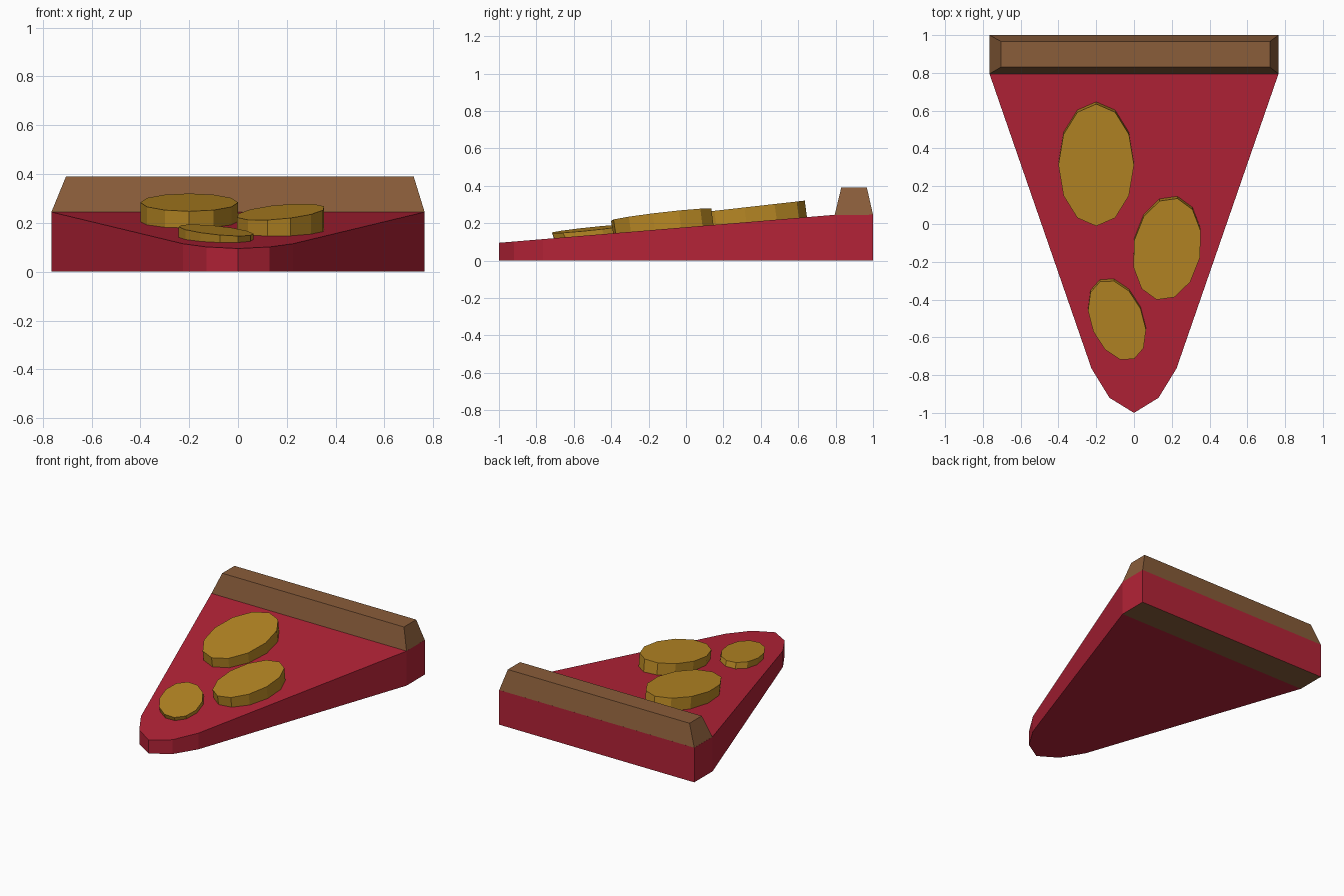
import bpy, bmesh, math

if "Cube" in bpy.data.objects:
    bpy.data.objects.remove(bpy.data.objects["Cube"])


def material(name, color):
    m = bpy.data.materials.new(name)
    m.diffuse_color = (*color, 1)
    m.use_nodes = True
    m.node_tree.nodes["Principled BSDF"].inputs["Base Color"].default_value = m.diffuse_color
    return m


RED = material("sauce red", (0.456, 0.0165, 0.038))
BROWN = material("crust brown", (0.251, 0.109, 0.042))
GOLD = material("topping gold", (0.479, 0.246, 0.0176))


def surface_z(y):
    """Height of the slice's wedge-shaped upper surface."""
    return 0.095 + 0.15 * (min(y, 0.8) + 1) / 1.8


def loft(lower, upper):
    """Closed solid between two rings with equal point counts."""
    bm = bmesh.new()
    a = [bm.verts.new(p) for p in lower]
    b = [bm.verts.new(p) for p in upper]
    n = len(a)
    bm.faces.new(a[::-1])
    bm.faces.new(b)
    for i in range(n):
        j = (i + 1) % n
        bm.faces.new((a[i], a[j], b[j], b[i]))
    return bm, a, b


def finish(name, bm, mats):
    bmesh.ops.recalc_face_normals(bm, faces=bm.faces)
    bm.normal_update()
    mesh = bpy.data.meshes.new(name)
    bm.to_mesh(mesh)
    bm.free()
    for m in mats:
        mesh.materials.append(m)
    ob = bpy.data.objects.new(name, mesh)
    bpy.context.collection.objects.link(ob)
    return ob


# Slice body: mirrored outline with a blunt tip and a rising top
half = [(0.13, -0.92), (0.225, -0.765), (0.765, 0.795), (0.765, 1.0)]
outline = [(0, -1)] + half + [(-x, y) for x, y in reversed(half)]
bm, low, high = loft([(x, y, 0) for x, y in outline],
                     [(x, y, surface_z(y)) for x, y in outline])
for ring in (low, high):
    bmesh.ops.connect_verts(bm, verts=[v for v in ring if abs(v.co.y - 0.795) < 1e-4])
bmesh.ops.recalc_face_normals(bm, faces=bm.faces)
bm.normal_update()
for f in bm.faces:      # browned strip under the crust
    if f.normal.z < -0.5 and f.calc_center_median().y > 0.8:
        f.material_index = 1
finish("slice_body", bm, [RED, BROWN])


# Crust: tapered bar on the wide end
def rectangle(x0, x1, y0, y1, z):
    return [(x0, y0, z), (x1, y0, z), (x1, y1, z), (x0, y1, z)]


bm, _, _ = loft(rectangle(-0.765, 0.765, 0.795, 1.0, 0.244),
                rectangle(-0.705, 0.72, 0.83, 0.967, 0.39))
finish("crust", bm, [BROWN])


# Toppings: twelve-sided oval discs, each with its own tilt
def topping(name, center, axis_u, axis_v, top_z, slope_x, slope_y):
    upper, lower = [], []
    for i in range(12):
        t = -math.tau * i / 12
        dx = math.cos(t) * axis_u[0] + math.sin(t) * axis_v[0]
        dy = math.cos(t) * axis_u[1] + math.sin(t) * axis_v[1]
        x, y = center[0] + dx, center[1] + dy
        upper.append((x, y, top_z + slope_x * dx + slope_y * dy))
        lower.append((x, y + 0.012, surface_z(y + 0.012) - 0.003))
    bm, _, _ = loft(lower, upper)
    finish(name, bm, [GOLD])


topping("large_topping", (-0.2, 0.312), (0, 0.323), (0.2, 0), 0.284, 0, 0.113)
topping("middle_topping", (0.175, -0.133), (0.055, 0.268), (0.174, -0.045), 0.245, 0.07, 0.11)
topping("small_topping", (-0.09, -0.51), (-0.09, 0.205), (0.125, 0.06), 0.17, -0.06, 0.09)
